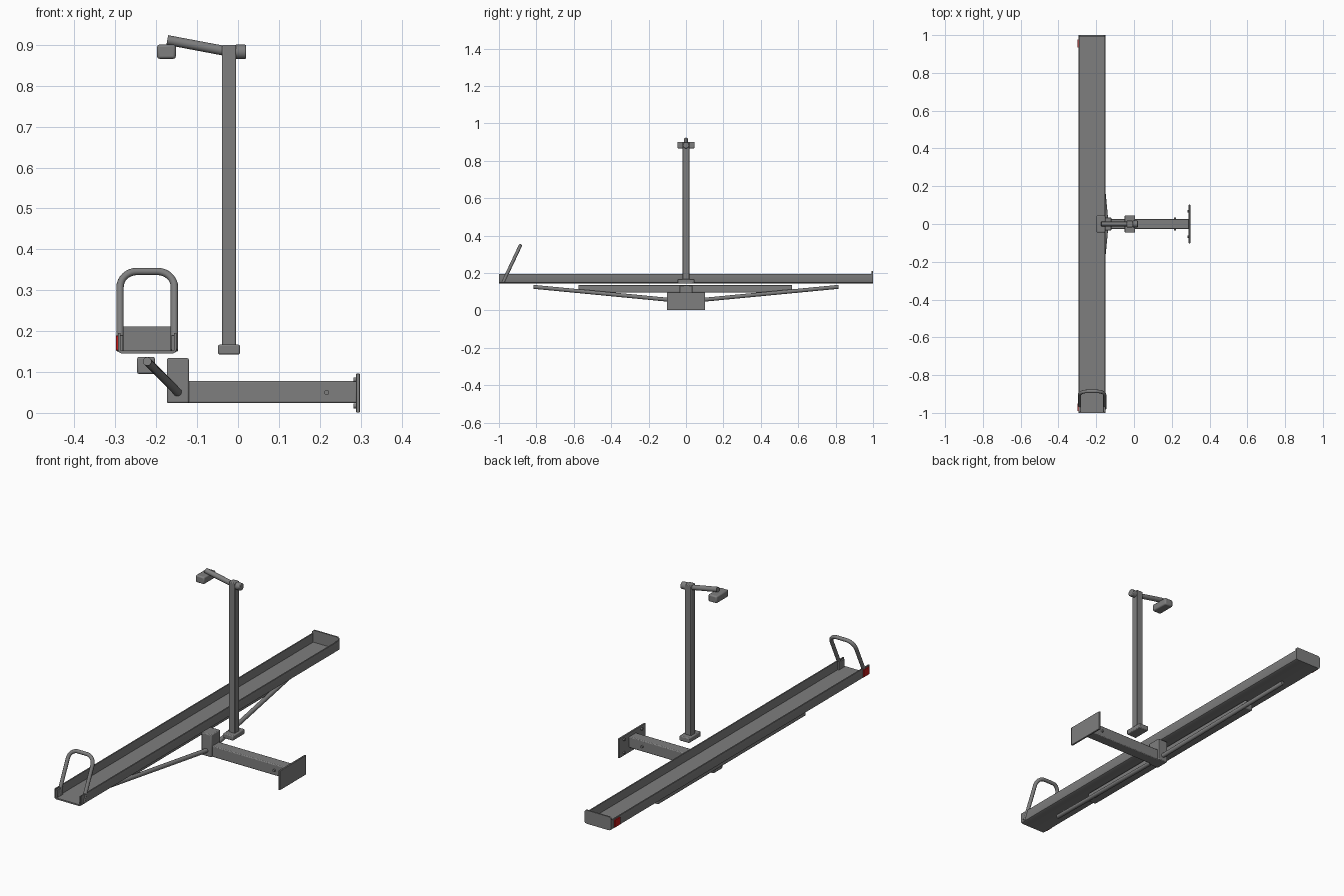
import bpy, bmesh, math
from mathutils import Vector

cube = bpy.data.objects.get("Cube")
if cube:
    bpy.data.objects.remove(cube, do_unlink=True)


def material(name, rgb):
    m = bpy.data.materials.new(name)
    m.use_nodes = True
    m.diffuse_color = (*rgb, 1)
    m.node_tree.nodes["Principled BSDF"].inputs["Base Color"].default_value = (*rgb, 1)
    return m


STEEL = material("grey steel", (0.21, 0.21, 0.21))
RED = material("reflector red", (0.55, 0.01, 0.01))


def finish(name, bm, mat=STEEL, bevel=0.0, segments=2):
    bmesh.ops.recalc_face_normals(bm, faces=bm.faces)
    me = bpy.data.meshes.new(name)
    bm.to_mesh(me)
    bm.free()
    me.materials.append(mat)
    ob = bpy.data.objects.new(name, me)
    bpy.context.collection.objects.link(ob)
    if bevel:
        mod = ob.modifiers.new("rounded edges", "BEVEL")
        mod.width = bevel
        mod.segments = segments
    bpy.ops.object.select_all(action="DESELECT")
    ob.select_set(True)
    bpy.context.view_layer.objects.active = ob
    bpy.ops.object.shade_smooth_by_angle(angle=math.radians(35))
    return ob


def box(name, x, y, z, bevel=0.0, mat=STEEL):
    """Box given as (min, max) pairs on each axis."""
    bm = bmesh.new()
    bmesh.ops.create_cube(bm, size=1)
    for v in bm.verts:
        for i, (lo, hi) in enumerate((x, y, z)):
            v.co[i] = lo + (v.co[i] + 0.5) * (hi - lo)
    return finish(name, bm, mat, bevel)


def rod(name, a, b, radius, bevel=0.0, sides=20):
    a, b = Vector(a), Vector(b)
    bm = bmesh.new()
    bmesh.ops.create_cone(bm, cap_ends=True, segments=sides, radius1=radius,
                          radius2=radius, depth=(b - a).length)
    turn = (b - a).to_track_quat("Z", "Y")
    for v in bm.verts:
        v.co = turn @ v.co + (a + b) / 2
    return finish(name, bm, STEEL, bevel)


def extrude_y(name, points, y0, y1, bevel=0.0):
    """Extrude an (x, z) outline along y."""
    bm = bmesh.new()
    face = bm.faces.new([bm.verts.new((x, y0, z)) for x, z in points])
    moved = bmesh.ops.extrude_face_region(bm, geom=[face])["geom"]
    for v in moved:
        if isinstance(v, bmesh.types.BMVert):
            v.co.y = y1
    return finish(name, bm, STEEL, bevel)


# Wheel tray: U-shaped channel with rounded lower corners
LEFT, RIGHT = -0.294, -0.150
MID, HALF = (LEFT + RIGHT) / 2, (RIGHT - LEFT) / 2
side = [(HALF - 0.006, 0.152), (HALF - 0.006, 0.195), (HALF, 0.195),
        (HALF, 0.155), (HALF - 0.003, 0.148), (HALF - 0.01, 0.145)]
outline = [(MID + x, z) for x, z in side] + [(MID - x, z) for x, z in reversed(side)]
extrude_y("wheel_tray", outline, -1, 1)

# Stop plate closing the back of the tray, with clipped top corners
plate = [(HALF, 0.155), (HALF, 0.203), (HALF - 0.008, 0.211)]
plate = [(HALF - 0.01, 0.145)] + plate
extrude_y("tray_stop_plate", [(MID + x, z) for x, z in plate]
          + [(MID - x, z) for x, z in reversed(plate)], 0.993, 1)

# Leaning wheel hoop: rounded arch swept as a tube
foot, top = Vector((MID, -0.977, 0.153)), Vector((MID, -0.886, 0.346))
up = (top - foot).normalized()
height, half, corner = (top - foot).length, 0.0665, 0.042
path = [(half, 0)]
for i in range(9):
    a = math.pi / 2 * i / 8
    path.append((half - corner + corner * math.cos(a),
                 height - corner + corner * math.sin(a)))
path += [(-x, h) for x, h in reversed(path)]
curve = bpy.data.curves.new("wheel_hoop", "CURVE")
curve.dimensions = "3D"
curve.bevel_depth = 0.009
curve.bevel_resolution = 4
curve.use_fill_caps = True
spline = curve.splines.new("POLY")
spline.points.add(len(path) - 1)
for p, (x, h) in zip(spline.points, path):
    p.co = (*(foot + Vector((x, 0, 0)) + up * h), 1)
curve.materials.append(STEEL)
hoop = bpy.data.objects.new("wheel_hoop", curve)
bpy.context.collection.objects.link(hoop)
bpy.ops.object.select_all(action="DESELECT")
hoop.select_set(True)
bpy.context.view_layer.objects.active = hoop
bpy.ops.object.convert(target="MESH")
bpy.ops.object.shade_smooth_by_angle(angle=math.radians(35))

# Foot brackets for the hoop
for s, label in ((-1, "right"), (1, "left")):
    x = MID + s * (HALF - 0.009)
    box(label + "_hoop_bracket", (x - 0.004, x + 0.004), (-0.995, -0.95), (0.151, 0.19), 0.001)

# Reflectors on the outer tray wall
for y, label in ((-0.97, "front"), (0.955, "back")):
    box(label + "_reflector", (LEFT - 0.005, LEFT + 0.001), (y - 0.021, y + 0.021),
        (0.153, 0.189), 0.001, RED)

# Support beam and angled struts below the tray
box("support_beam", (-0.247, -0.203), (-0.575, 0.567), (0.095, 0.137), 0.005)
for s, label in ((-1, "front"), (1, "back")):
    rod(label + "_strut", (-0.145, 0, 0.048), (-0.222, s * 0.815, 0.126), 0.0105)

# Hitch arm, upright bracket and mounting plate
box("hitch_arm", (-0.15, 0.292), (-0.027, 0.027), (0.024, 0.078), 0.004)
box("upright_bracket", (-0.174, -0.12), (-0.035, 0.035), (0.024, 0.134), 0.004)
box("mounting_plate", (0.289, 0.298), (-0.102, 0.102), (0.001, 0.096), 0.002)
for y in (-0.068, 0.068):
    for z in (0.017, 0.081):
        rod("plate_bolt", (0.282, y, z), (0.293, y, z), 0.006, sides=12)
rod("hitch_pin", (0.217, -0.035, 0.05), (0.217, 0.035, 0.05), 0.006, sides=16)

# Mast with its foot
box("mast", (-0.039, -0.005), (-0.0175, 0.0175), (0.16, 0.9), 0.003)
box("mast_foot", (-0.049, 0.005), (-0.046, 0.046), (0.143, 0.167), 0.004)

# Clamp arm, pivot knob and clamp pad at the mast top
rod("pivot_knob", (-0.008, 0, 0.883), (0.02, 0, 0.883), 0.0175, 0.003)
rod("clamp_arm", (-0.173, 0, 0.912), (-0.03, 0, 0.885), 0.012)
box("clamp_pad", (-0.198, -0.152), (-0.046, 0.046), (0.866, 0.901), 0.006)
